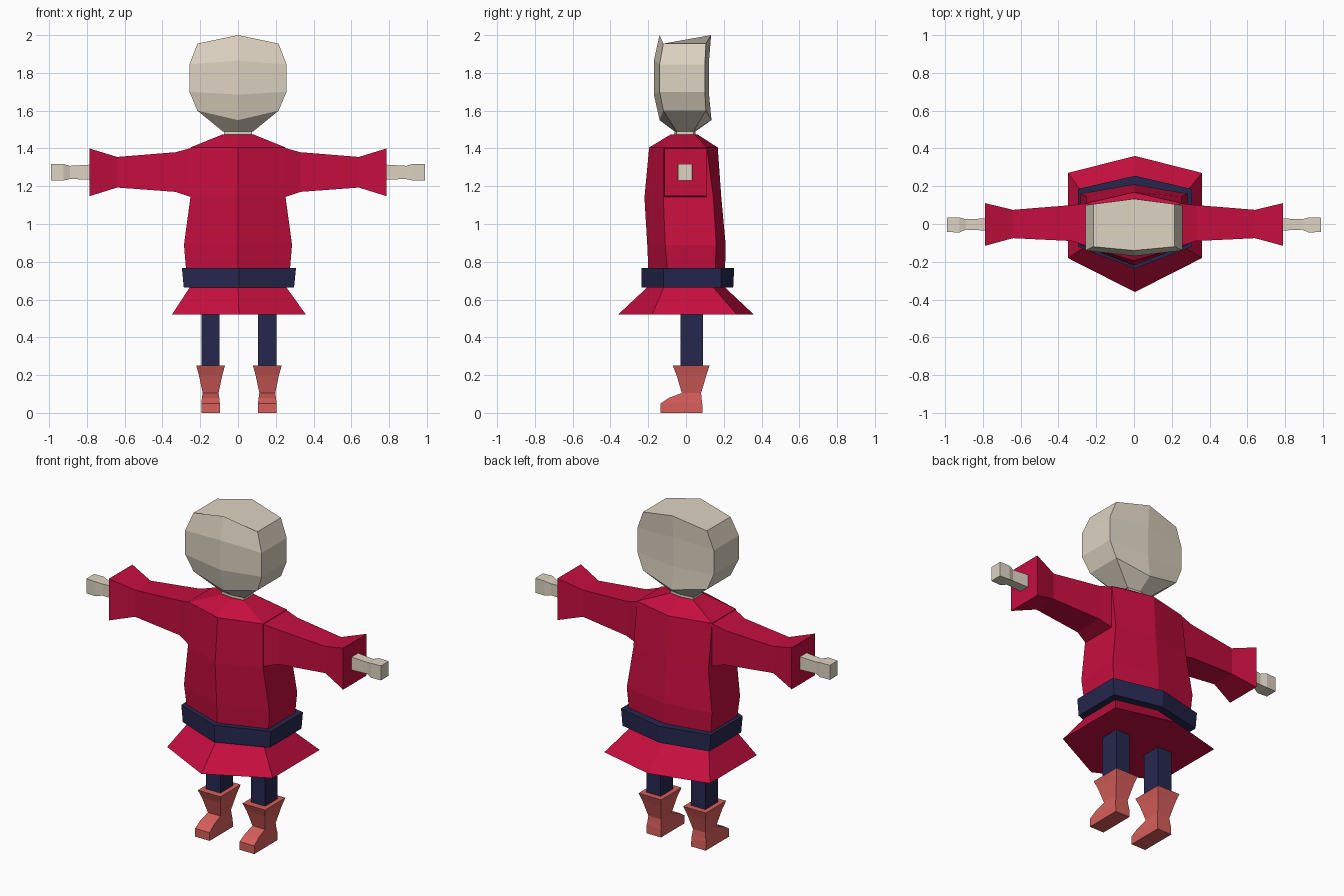
import bpy, bmesh

if "Cube" in bpy.data.objects:
    bpy.data.objects.remove(bpy.data.objects["Cube"])


def material(name, rgb):
    """Flat colour given as 0-255 display values."""
    lin = []
    for v in rgb:
        c = v / 255
        lin.append(c / 12.92 if c <= 0.04045 else ((c + 0.055) / 1.055) ** 2.4)
    m = bpy.data.materials.new(name)
    m.diffuse_color = (*lin, 1)
    m.use_nodes = True
    m.node_tree.nodes["Principled BSDF"].inputs["Base Color"].default_value = m.diffuse_color
    return m


SKIN = material("pale_skin", (221, 211, 194))
RED = material("crimson_cloth", (198, 14, 63))
NAVY = material("navy_cloth", (38, 39, 78))
BOOT = material("coral_leather", (214, 94, 91))


def loft(name, rings, mat):
    """Join equal-length rings of points into a closed, flat-shaded solid."""
    bm = bmesh.new()
    loops = [[bm.verts.new(p) for p in ring] for ring in rings]
    n = len(loops[0])
    for a, b in zip(loops, loops[1:]):
        for i in range(n):
            j = (i + 1) % n
            bm.faces.new((a[i], a[j], b[j], b[i]))
    bm.faces.new(loops[0])
    bm.faces.new(loops[-1])
    bmesh.ops.recalc_face_normals(bm, faces=bm.faces)
    me = bpy.data.meshes.new(name)
    bm.to_mesh(me)
    bm.free()
    me.materials.append(mat)
    ob = bpy.data.objects.new(name, me)
    bpy.context.collection.objects.link(ob)
    return ob


def hexagon(w, front, front_side, back_side, back, z, z_side=None, cx=0.0):
    """Six-sided ring with a ridge at the middle of the front and back."""
    zs = z if z_side is None else z_side
    return [(cx, front, z), (cx + w, front_side, zs), (cx + w, back_side, zs),
            (cx, back, z), (cx - w, back_side, zs), (cx - w, front_side, zs)]


def upright(cx, w, y0, y1, z0, z1):
    """Four-sided ring around a vertical limb; z0 at the front, z1 at the back."""
    return [(cx - w, y0, z0), (cx + w, y0, z0), (cx + w, y1, z1), (cx - w, y1, z1)]


def sideways(x, y0, y1, z0, z1):
    """Four-sided ring around a horizontal limb."""
    return [(x, y0, z0), (x, y1, z0), (x, y1, z1), (x, y0, z1)]


# Head: slab with ridged face and back, tapering to the jaw
loft("head", [
    hexagon(0.08, -0.06, -0.05, 0.04, 0.05, 1.49),
    hexagon(0.215, -0.14, -0.12, 0.105, 0.135, 1.55, 1.60),
    hexagon(0.257, -0.17, -0.14, 0.10, 0.122, 1.685, 1.70),
    hexagon(0.257, -0.17, -0.14, 0.10, 0.122, 1.865, 1.845),
    hexagon(0.215, -0.14, -0.12, 0.105, 0.133, 2.0, 1.955),
], SKIN)

# Neck
loft("neck", [hexagon(0.075, -0.06, -0.05, 0.04, 0.05, z) for z in (1.44, 1.495)], SKIN)

# Tunic body
loft("tunic", [
    hexagon(0.272, -0.20, -0.10, 0.155, 0.205, 0.70),
    hexagon(0.276, -0.20, -0.10, 0.155, 0.207, 0.77),
    hexagon(0.286, -0.205, -0.11, 0.16, 0.21, 0.89),
    hexagon(0.252, -0.22, -0.12, 0.145, 0.187, 1.14),
    hexagon(0.252, -0.195, -0.12, 0.11, 0.168, 1.405),
    hexagon(0.08, -0.08, -0.06, 0.045, 0.06, 1.475),
], RED)

# Belt
loft("belt", [
    hexagon(0.292, -0.235, -0.12, 0.185, 0.25, 0.665, cx=0.005),
    hexagon(0.302, -0.235, -0.12, 0.185, 0.255, 0.767, cx=0.005),
], NAVY)

# Flared skirt
loft("skirt", [
    hexagon(0.355, -0.36, -0.18, 0.27, 0.36, 0.52, cx=0.005),
    hexagon(0.252, -0.20, -0.115, 0.14, 0.20, 0.67),
], RED)

for side, s in (("left", 1), ("right", -1)):
    # Sleeve with a flared cuff
    loft(side + "_sleeve", [
        sideways(s * 0.24, -0.12, 0.11, 1.14, 1.405),
        sideways(s * 0.33, -0.09, 0.10, 1.17, 1.38),
        sideways(s * 0.64, -0.075, 0.075, 1.193, 1.355),
        sideways(s * 0.787, -0.115, 0.11, 1.147, 1.40),
    ], RED)

    # Wrist and mitten hand
    loft(side + "_hand", [
        sideways(s * 0.77, -0.035, 0.03, 1.235, 1.315),
        sideways(s * 0.89, -0.03, 0.025, 1.238, 1.308),
        sideways(s * 0.925, -0.045, 0.035, 1.23, 1.318),
        sideways(s * 0.99, -0.042, 0.033, 1.23, 1.318),
    ], SKIN)

    # Leg, running from the skirt into the boot
    cx = 0.005 + s * 0.15
    loft(side + "_leg", [upright(cx, 0.048, -0.03, 0.09, z, z) for z in (0.2, 0.56)], NAVY)

    # Boot with a wide cuff, narrow ankle and forward toe
    loft(side + "_boot", [
        upright(cx, 0.076, -0.07, 0.125, 0.25, 0.25),
        upright(cx, 0.062, -0.05, 0.108, 0.20, 0.20),
        upright(cx, 0.042, -0.022, 0.08, 0.105, 0.105),
        upright(cx, 0.046, -0.09, 0.083, 0.08, 0.07),
        upright(cx, 0.049, -0.135, 0.086, 0.05, 0.05),
        upright(cx, 0.049, -0.135, 0.088, 0.0, 0.0),
    ], BOOT)
